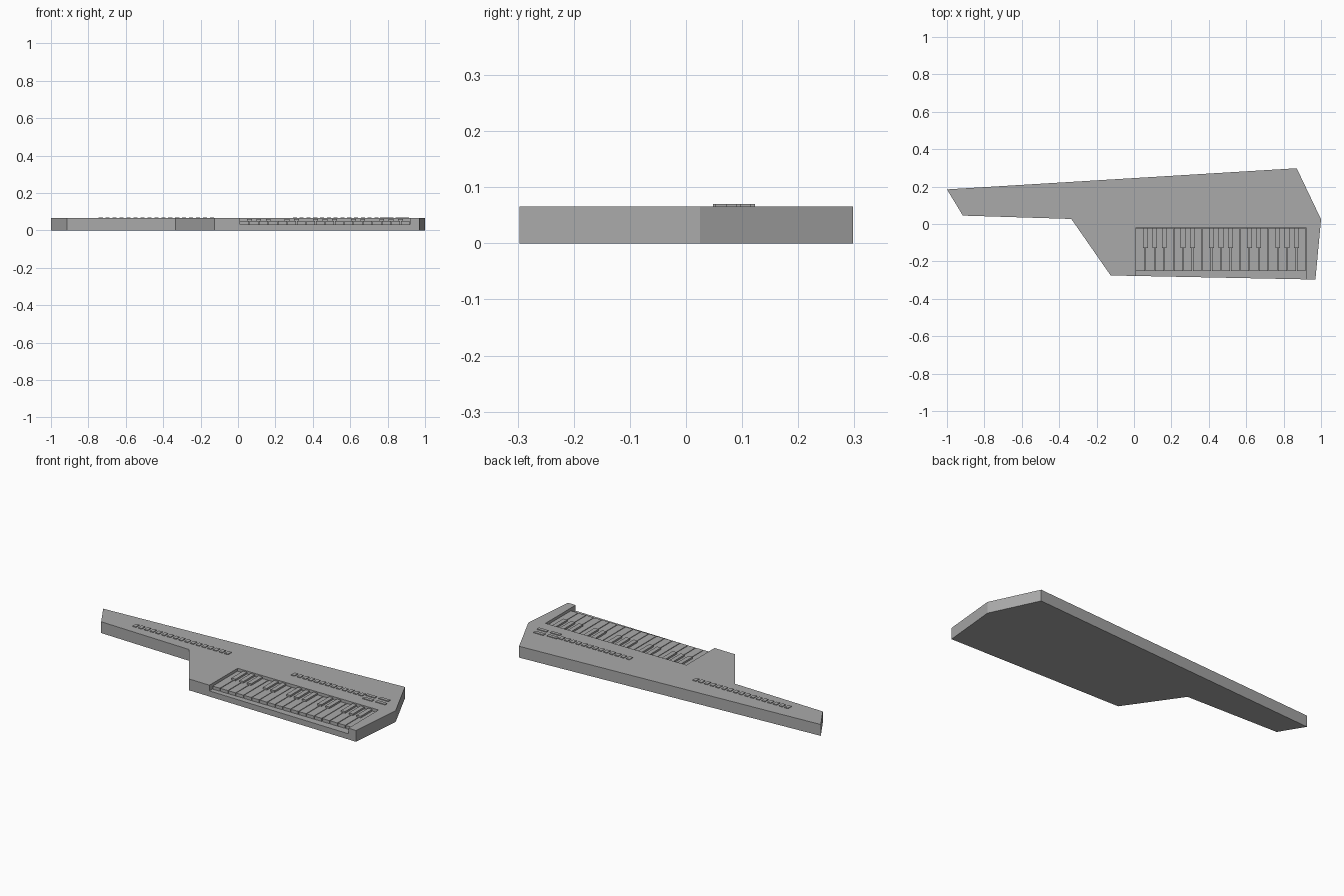
import bpy
import bmesh

if "Cube" in bpy.data.objects:
    bpy.data.objects.remove(bpy.data.objects["Cube"], do_unlink=True)

grey = bpy.data.materials.new("mid grey")
grey.use_nodes = True
COLOUR = (0.4, 0.4, 0.4, 1)
grey.diffuse_color = COLOUR
grey.node_tree.nodes["Principled BSDF"].inputs["Base Color"].default_value = COLOUR

TOP = 0.066      # upper face of the body
FLOOR = 0.033    # floor of the keyboard recess


def finish(name, bm):
    bmesh.ops.recalc_face_normals(bm, faces=bm.faces)
    mesh = bpy.data.meshes.new(name)
    bm.to_mesh(mesh)
    bm.free()
    mesh.materials.append(grey)
    obj = bpy.data.objects.new(name, mesh)
    bpy.context.collection.objects.link(obj)
    return obj


def prism(name, outline, z0, z1):
    bm = bmesh.new()
    face = bm.faces.new([bm.verts.new((x, y, z0)) for x, y in outline])
    top = bmesh.ops.extrude_face_region(bm, geom=[face])["geom"]
    verts = [g for g in top if isinstance(g, bmesh.types.BMVert)]
    bmesh.ops.translate(bm, verts=verts, vec=(0, 0, z1 - z0))
    return finish(name, bm)


def box(name, x0, x1, y0, y1, z0, z1):
    return prism(name, [(x0, y0), (x1, y0), (x1, y1), (x0, y1)], z0, z1)


# Body: angular slab with a long neck
body = prism("body", [(-1, 0.185), (-0.915, 0.045), (-0.335, 0.027),
                      (-0.125, -0.275), (0.97, -0.297), (1, 0.025),
                      (0.87, 0.298)], 0, TOP)

# Keyboard recess, open at the front edge
LEFT, RIGHT, BACK, FRONT = 0.01, 0.92, -0.018, -0.25
cutter = box("recess_cutter", LEFT, RIGHT, -0.4, BACK, FLOOR, 0.2)
cutter.hide_render = True
cut = body.modifiers.new("recess", "BOOLEAN")
cut.operation = "DIFFERENCE"
cut.solver = "EXACT"
cut.object = cutter
bpy.context.view_layer.objects.active = body
bpy.ops.object.modifier_apply(modifier=cut.name)
bpy.data.objects.remove(cutter, do_unlink=True)

# Keys: white keys in order, black keys on the fitting gaps
notes = "FGABCDEFGABCDEFGAB"
pitch = (RIGHT - LEFT) / len(notes)
gap = 0.002
for i, note in enumerate(notes):
    x = LEFT + i * pitch
    box(f"white_key_{i + 1}", x + gap, x + pitch - gap,
        FRONT, BACK - 0.004, FLOOR - 0.002, 0.051)
    if note in "CDFGA":
        edge = x + pitch
        box(f"black_key_{i + 1}", edge - 0.013, edge + 0.013,
            -0.128, BACK - 0.004, FLOOR - 0.001, 0.061)


# Rows of small buttons on the neck and above the keys
def button_row(name, first, last, count, y):
    for i in range(count):
        x = first + (last - first) * i / (count - 1)
        box(f"{name}_{i + 1}", x - 0.011, x + 0.011,
            y - 0.016, y + 0.016, TOP - 0.004, TOP + 0.004)


button_row("neck_button", -0.734, -0.139, 17, 0.107)
button_row("panel_button", 0.304, 0.74, 13, 0.088)

# Four wide switches at the end of the panel
for i, (x, y) in enumerate([(0.79, 0.1), (0.872, 0.106),
                            (0.8, 0.058), (0.882, 0.062)]):
    box(f"panel_switch_{i + 1}", x - 0.031, x + 0.031,
        y - 0.01, y + 0.01, TOP - 0.004, TOP + 0.004)
